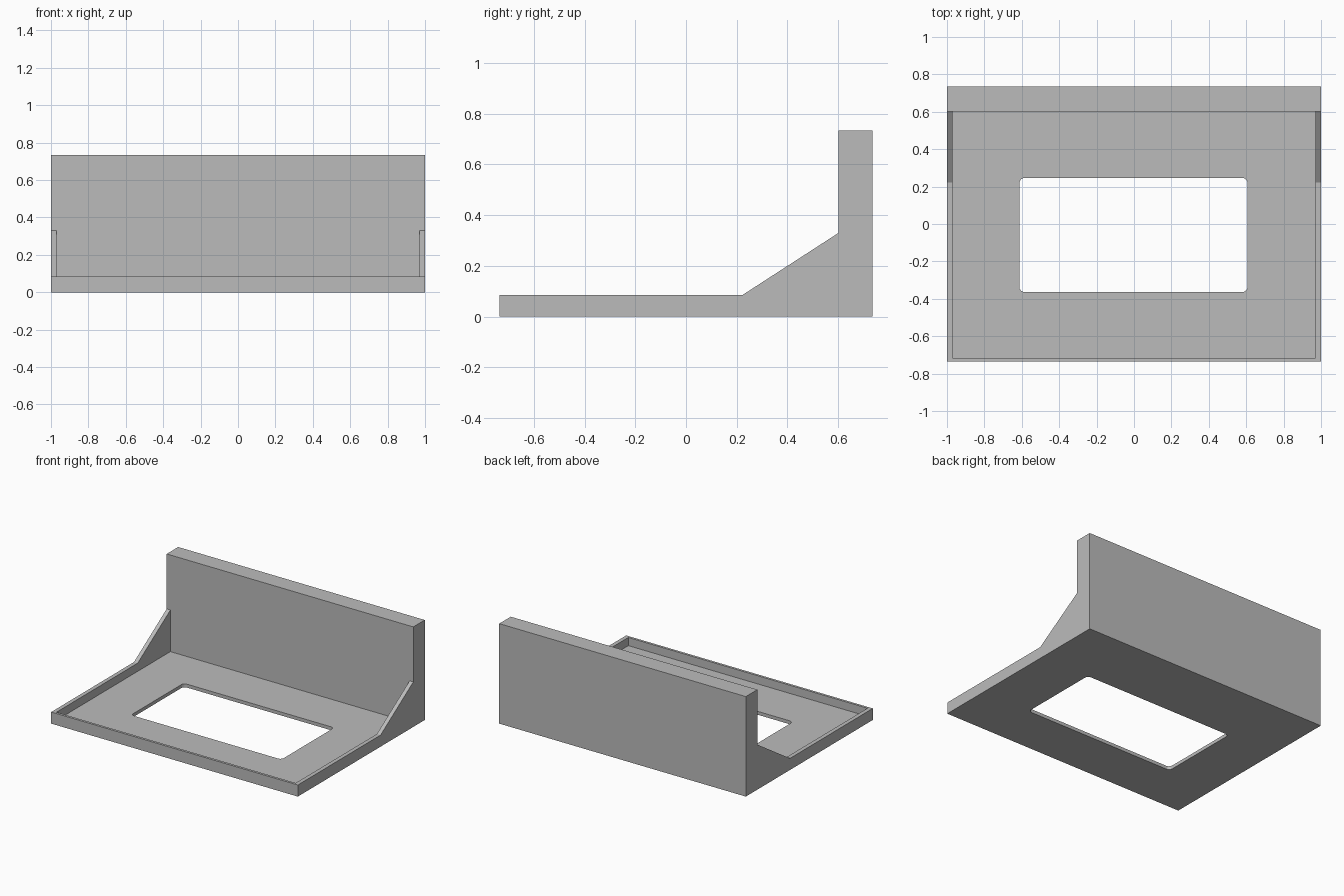
import bpy
import bmesh
from math import cos, sin, radians
from mathutils import Vector

cube = bpy.data.objects.get("Cube")
if cube:
    bpy.data.objects.remove(cube, do_unlink=True)

# Main dimensions
HALF_W, HALF_D = 1.0, 0.735
HEIGHT, RIM_TOP, FLOOR_TOP = 0.733, 0.085, 0.025
WALL_Y = 0.602
SIDE_RIM, FRONT_RIM = 0.03, 0.018

grey = bpy.data.materials.new("plain_grey")
grey.use_nodes = True
colour = (0.5, 0.5, 0.5, 1)
grey.diffuse_color = colour
grey.node_tree.nodes["Principled BSDF"].inputs["Base Color"].default_value = colour


def prism(name, outline, offset):
    """Extrude a closed outline of 3D points along an offset."""
    bm = bmesh.new()
    face = bm.faces.new([bm.verts.new(p) for p in outline])
    extruded = bmesh.ops.extrude_face_region(bm, geom=[face], use_keep_orig=True)["geom"]
    bmesh.ops.translate(bm, vec=Vector(offset),
                        verts=[v for v in extruded if isinstance(v, bmesh.types.BMVert)])
    bmesh.ops.recalc_face_normals(bm, faces=bm.faces)
    mesh = bpy.data.meshes.new(name)
    bm.to_mesh(mesh)
    bm.free()
    obj = bpy.data.objects.new(name, mesh)
    bpy.context.collection.objects.link(obj)
    mesh.materials.append(grey)
    return obj


def rounded_rect(x0, x1, y0, y1, z, r, steps=5):
    corners = [(x1 - r, y1 - r), (x0 + r, y1 - r), (x0 + r, y0 + r), (x1 - r, y0 + r)]
    points = []
    for i, (cx, cy) in enumerate(corners):
        for s in range(steps + 1):
            a = radians(90 * (i + s / steps))
            points.append((cx + r * cos(a), cy + r * sin(a), z))
    return points


def cut(target, cutter):
    cutter.hide_render = True
    mod = target.modifiers.new("cut", 'BOOLEAN')
    mod.operation = 'DIFFERENCE'
    mod.solver = 'EXACT'
    mod.object = cutter
    bpy.context.view_layer.objects.active = target
    bpy.ops.object.modifier_apply(modifier=mod.name)
    bpy.data.objects.remove(cutter, do_unlink=True)


# Solid bracket: low base, sloped gusset and tall back wall in one side profile
profile = [(-HALF_D, 0), (HALF_D, 0), (HALF_D, HEIGHT), (WALL_Y, HEIGHT),
           (WALL_Y, 0.33), (0.223, RIM_TOP), (-HALF_D, RIM_TOP)]
tray = prism("tray_with_back_wall", [(-HALF_W, y, z) for y, z in profile],
             (2 * HALF_W, 0, 0))

# Tray recess, leaving thin side gussets, side rims and front rim
ix, iy = HALF_W - SIDE_RIM, -HALF_D + FRONT_RIM
recess = [(-ix, iy, FLOOR_TOP), (ix, iy, FLOOR_TOP),
          (ix, WALL_Y, FLOOR_TOP), (-ix, WALL_Y, FLOOR_TOP)]
cut(tray, prism("recess_cutter", recess, (0, 0, 1)))

# Rounded window through the floor
window = rounded_rect(-0.613, 0.607, -0.364, 0.246, -0.1, 0.028)
cut(tray, prism("window_cutter", window, (0, 0, 0.3)))
